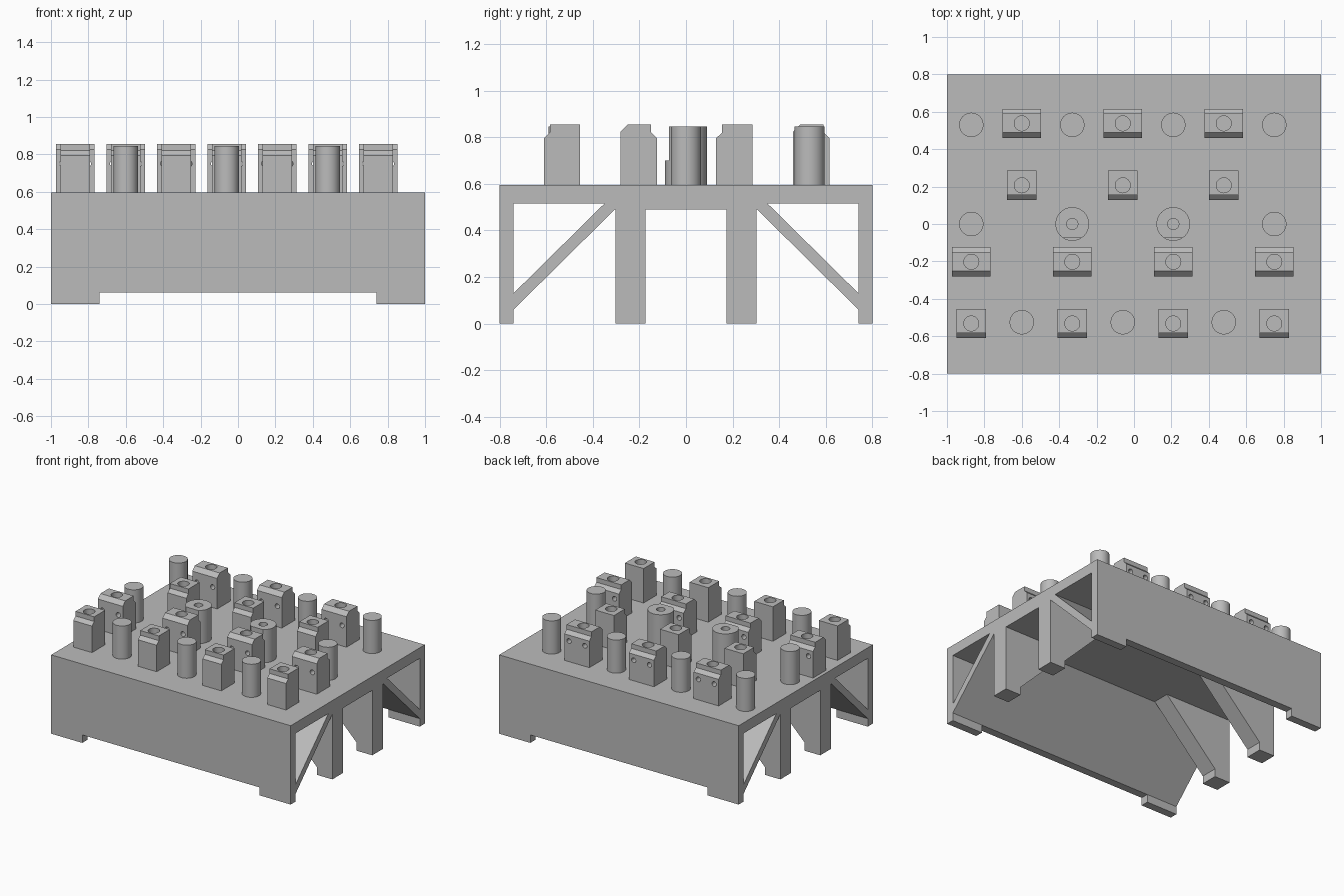
import bpy, bmesh, math
from mathutils import Matrix, Vector

cube = bpy.data.objects.get("Cube")
if cube:
    bpy.data.objects.remove(cube, do_unlink=True)

grey = bpy.data.materials.new("plain grey")
grey.use_nodes = True
colour = (0.5, 0.5, 0.5, 1)
grey.diffuse_color = colour
grey.node_tree.nodes["Principled BSDF"].inputs["Base Color"].default_value = colour

TOP = 0.595      # table surface
PEG_TOP = 0.845
BLOCK_TOP = 0.855


def finish(name, bm):
    bmesh.ops.recalc_face_normals(bm, faces=bm.faces[:])
    mesh = bpy.data.meshes.new(name)
    bm.to_mesh(mesh)
    bm.free()
    mesh.materials.append(grey)
    obj = bpy.data.objects.new(name, mesh)
    bpy.context.collection.objects.link(obj)
    return obj


def prism(name, loops, lo, hi, axis="X"):
    """Extrude an outline (with optional hole outlines) along X or Y."""
    bm = bmesh.new()
    for loop in loops:
        vs = [bm.verts.new((lo, a, z) if axis == "X" else (a, lo, z)) for a, z in loop]
        for i, v in enumerate(vs):
            bm.edges.new((vs[i - 1], v))
    bmesh.ops.triangle_fill(bm, edges=bm.edges[:], use_beauty=True)
    new = bmesh.ops.extrude_face_region(bm, geom=bm.faces[:])["geom"]
    step = Vector((hi - lo, 0, 0) if axis == "X" else (0, hi - lo, 0))
    bmesh.ops.translate(bm, vec=step, verts=[g for g in new if isinstance(g, bmesh.types.BMVert)])
    return finish(name, bm)


def box(name, x0, x1, y0, y1, z0, z1):
    return prism(name, [[(y0, z0), (y1, z0), (y1, z1), (y0, z1)]], x0, x1)


def cylinder(name, radius, depth, centre, along_y=False):
    bm = bmesh.new()
    turn = Matrix.Rotation(math.pi / 2, 4, "X") if along_y else Matrix()
    bmesh.ops.create_cone(bm, cap_ends=True, segments=48, radius1=radius, radius2=radius,
                          depth=depth, matrix=Matrix.Translation(centre) @ turn)
    return finish(name, bm)


def cut(obj, cutters):
    """Subtract the cutters, keep the result, and discard the cutters."""
    for c in cutters:
        c.hide_render = True
        mod = obj.modifiers.new("cut", "BOOLEAN")
        mod.operation, mod.solver, mod.object = "DIFFERENCE", "EXACT", c
    graph = bpy.context.evaluated_depsgraph_get()
    mesh = bpy.data.meshes.new_from_object(obj.evaluated_get(graph))
    obj.modifiers.clear()
    obj.data = mesh
    for c in cutters:
        bpy.data.objects.remove(c, do_unlink=True)


def smooth(obj):
    bpy.ops.object.select_all(action="DESELECT")
    obj.select_set(True)
    bpy.context.view_layer.objects.active = obj
    bpy.ops.object.shade_smooth_by_angle(angle=math.radians(30))


def place(obj, spots):
    """Put the part at the first spot and linked copies at the others."""
    for i, (x, y) in enumerate(spots):
        o = obj if i == 0 else obj.copy()
        if i:
            bpy.context.collection.objects.link(o)
        o.location = (x, y, 0)


# Table frame: top, end walls and slanted braces in one cross-section
half = [(0.8, TOP), (0.8, 0.06), (0.74, 0.06), (0.305, 0.49)]
outline = half + [(-y, z) for y, z in reversed(half)]
channel = [(0.74, 0.13), (0.74, 0.515), (0.35, 0.515)]
prism("table_frame", [outline, channel, [(-y, z) for y, z in channel]], -1, 1)

# Wall feet and tapered centre legs
for sx, side in ((1, "left"), (-1, "right")):
    for sy, end in ((1, "back"), (-1, "front")):
        xs, ys = sorted((sx * 0.74, sx)), sorted((sy * 0.74, sy * 0.8))
        box(f"wall_foot_{end}_{side}", *xs, *ys, 0, 0.06)
        leg = [(1, 0), (0.87, 0), (0.87, 0.06), (0.44, 0.49), (1, 0.49)]
        prism(f"centre_leg_{end}_{side}", [[(sx * x, z) for x, z in leg]],
              *sorted((sy * 0.173, sy * 0.303)), axis="Y")

# Two staggered columns of stations
outer = [-0.87 + 0.54 * i for i in range(4)]
inner = [x + 0.27 for x in outer[:3]]

# Plain pegs
peg = cylinder("round_peg", 0.065, PEG_TOP - TOP, (0, 0, (PEG_TOP + TOP) / 2))
smooth(peg)
place(peg, [(x, 0.53) for x in outer] + [(outer[0], 0), (outer[3], 0)]
      + [(x, -0.525) for x in inner])

# Thick pegs with a centre bore and a flat on the front
thick = cylinder("bored_peg", 0.09, PEG_TOP - TOP, (0, 0, (PEG_TOP + TOP) / 2))
cut(thick, [cylinder("bore", 0.03, 0.3, (0, 0, 0.8)),
            box("flat", -0.2, 0.2, -0.2, -0.074, 0.7, 1)])
smooth(thick)
place(thick, [(x, 0) for x in outer[1:3]])


def bore():
    return cylinder("bore", 0.04, 0.24, (0, 0, 0.86))


# Narrow blocks with a stepped front and a top bore
R = 0.078
narrow = prism("narrow_block", [[(-R, TOP), (R, TOP), (R, BLOCK_TOP), (-0.052, BLOCK_TOP),
                                 (-0.052, 0.82), (-R, 0.795)]], -R, R)
cut(narrow, [bore()])
smooth(narrow)
place(narrow, [(x, -0.532) for x in outer] + [(x, 0.207) for x in inner])

# Wide blocks with a bevelled front, stepped back, top bore and two cross holes
wide = prism("wide_block", [[(-R, TOP), (R, TOP), (R, 0.795), (0.052, 0.82), (0.052, BLOCK_TOP),
                             (-0.048, BLOCK_TOP), (-R, 0.825)]], -0.104, 0.104)
cut(wide, [bore()] + [cylinder("cross_hole", 0.018, 0.4, (x, 0, 0.75), True)
                      for x in (-0.066, 0.066)])
smooth(wide)
place(wide, [(x, -0.202) for x in outer] + [(x, 0.538) for x in inner])
